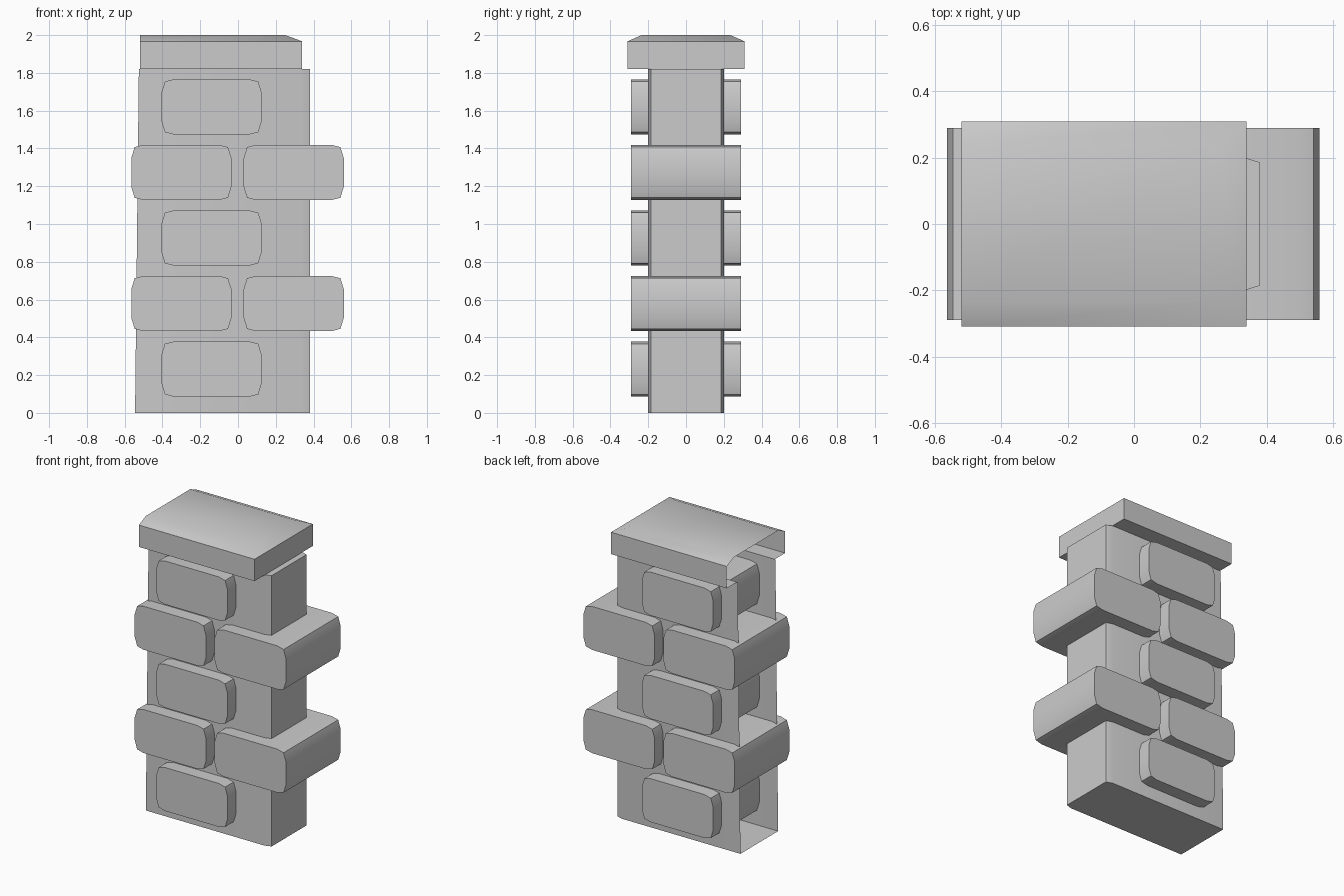
import bpy, math

cube = bpy.data.objects.get("Cube")
if cube:
    bpy.data.objects.remove(cube, do_unlink=True)

# One stone colour
stone = bpy.data.materials.new("grey_stone")
stone.use_nodes = True
GREY = (0.6, 0.6, 0.6, 1)
stone.diffuse_color = GREY
stone.node_tree.nodes["Principled BSDF"].inputs["Base Color"].default_value = GREY


def add_part(name, verts, faces):
    mesh = bpy.data.meshes.new(name)
    mesh.from_pydata(verts, [], faces)
    mesh.materials.append(stone)
    obj = bpy.data.objects.new(name, mesh)
    bpy.context.collection.objects.link(obj)
    bpy.ops.object.select_all(action="DESELECT")
    obj.select_set(True)
    bpy.context.view_layer.objects.active = obj
    bpy.ops.object.shade_smooth_by_angle(angle=math.radians(32))
    return obj


# Bricks: soft-cornered prisms running through the whole wall
W, H, DEPTH = 0.265, 0.146, 0.29
CORNER = [(W, H - 0.07), (W - 0.018, H - 0.012), (W - 0.065, H)]


def add_brick(name, cx, cz):
    outline = []
    for sx, sz in ((1, 1), (-1, 1), (-1, -1), (1, -1)):
        pts = CORNER if sx * sz > 0 else CORNER[::-1]
        outline += [(cx + sx * x, cz + sz * z) for x, z in pts]
    n = len(outline)
    verts = [(x, y, z) for y in (-DEPTH, DEPTH) for x, z in outline]
    faces = [tuple(range(n)), tuple(range(2 * n - 1, n - 1, -1))]
    faces += [(i, n + i, n + (i + 1) % n, (i + 1) % n) for i in range(n)]
    add_brick_obj = add_part(name, verts, faces)
    return add_brick_obj


for row in range(5):
    z = 0.232 + row * 0.347
    if row % 2:
        add_brick(f"left_brick_{row}", 0.295, z)
        add_brick(f"right_brick_{row}", -0.3, z)
    else:
        add_brick(f"middle_brick_{row}", -0.14, z)

# Column: thin shell, open on the right end, with a floor
TOP = 1.82


def column_ring(z, back):
    half = [(back, -0.2), (0.335, -0.2), (0.38, -0.186)]
    return [(x, y, z) for x, y in half] + [(x, -y, z) for x, y in half[::-1]]


verts = column_ring(0, -0.545) + column_ring(TOP, -0.525)
faces = [(i, i + 1, i + 7, i + 6) for i in range(5)]
faces += [(5, 4, 3, 2, 1, 0), (7, 8, 9, 10)]
add_part("column", verts, faces)

# Cap: hipped slab, open on the right end, with ledges under both sides
A, B, EAVE = -0.52, 0.34, 1.967
verts, faces = [], []
for s in (-1, 1):
    verts += [(A, s * 0.2, TOP), (B, s * 0.2, TOP),
              (A, s * 0.31, TOP), (B, s * 0.31, TOP),
              (A, s * 0.31, EAVE), (B, s * 0.31, EAVE),
              (A, s * 0.235, 2), (0.25, s * 0.235, 2)]
    k = len(verts) - 8
    for i in (0, 2, 4):
        f = (k + i, k + i + 1, k + i + 3, k + i + 2)
        faces.append(f if s < 0 else f[::-1])
faces += [(6, 7, 15, 14), (5, 13, 15, 7), (3, 1, 9, 11, 13, 5)]
add_part("cap", verts, faces)
